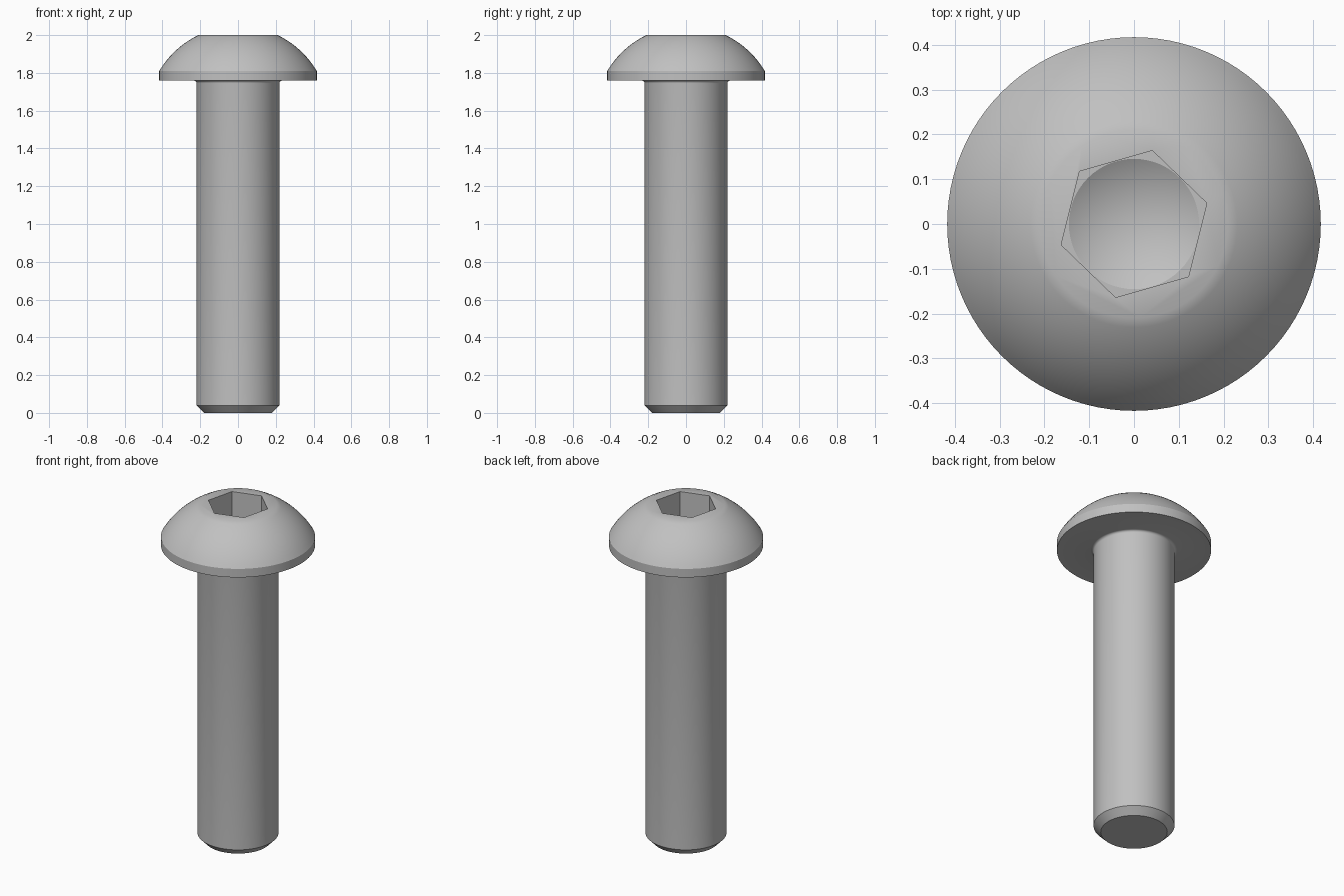
import bpy, bmesh, math
from mathutils import Matrix

SEGMENTS = 96
HEAD_R, SHANK_R = 0.417, 0.219
UNDERSIDE, RIM_TOP, TOP = 1.759, 1.81, 2.0
SOCKET_R, SOCKET_FLOOR, SOCKET_TURN = 0.169, 1.848, 16

if "Cube" in bpy.data.objects:
    bpy.data.objects.remove(bpy.data.objects["Cube"])

steel = bpy.data.materials.new("steel grey")
steel.use_nodes = True
colour = (0.53, 0.53, 0.53, 1)
steel.diffuse_color = colour
steel.node_tree.nodes["Principled BSDF"].inputs["Base Color"].default_value = colour


def add_object(name, bm):
    bmesh.ops.recalc_face_normals(bm, faces=bm.faces)
    mesh = bpy.data.meshes.new(name)
    bm.to_mesh(mesh)
    bm.free()
    mesh.materials.append(steel)
    obj = bpy.data.objects.new(name, mesh)
    bpy.context.collection.objects.link(obj)
    return obj


def lathe(name, profile, segments, turn=0):
    """Revolve (radius, height) points around z, capping any open end."""
    bm = bmesh.new()
    verts = [bm.verts.new((r, 0, z)) for r, z in profile]
    edges = [bm.edges.new(pair) for pair in zip(verts, verts[1:])]
    bmesh.ops.spin(bm, geom=verts + edges, cent=(0, 0, 0), axis=(0, 0, 1),
                   angle=math.tau, steps=segments, use_duplicate=False)
    bmesh.ops.remove_doubles(bm, verts=bm.verts, dist=0.0001)
    bmesh.ops.holes_fill(bm, edges=[e for e in bm.edges if e.is_boundary], sides=0)
    bm.transform(Matrix.Rotation(math.radians(turn), 4, "Z"))
    return add_object(name, bm)


def arc(cx, cz, radius, start, end, steps):
    angles = [math.radians(start + (end - start) * i / steps) for i in range(steps + 1)]
    return [(cx + radius * math.cos(a), cz + radius * math.sin(a)) for a in angles]


# Chamfered shank, small fillet under the head, straight rim and domed top
fillet = 0.014
profile = [(0.18, 0), (SHANK_R, 0.04)]
profile += arc(SHANK_R + fillet, UNDERSIDE - fillet, fillet, 180, 90, 4)
profile += [(HEAD_R, UNDERSIDE)]
dome_z = 1.563
dome_r = math.hypot(HEAD_R, RIM_TOP - dome_z)
dome_start = math.degrees(math.atan2(RIM_TOP - dome_z, HEAD_R))
dome_end = math.degrees(math.asin((TOP - dome_z) / dome_r))
profile += arc(0, dome_z, dome_r, dome_start, dome_end, 12)
screw = lathe("button_head_screw", profile, SEGMENTS)

# Hexagonal socket with a conical drill point at its floor
hexagon = lathe("socket_cutter", [(SOCKET_R, SOCKET_FLOOR), (SOCKET_R, TOP + 0.1)],
                6, SOCKET_TURN)
drill_r = SOCKET_R * math.cos(math.pi / 6) - 0.001
drill = lathe("drill_point_cutter",
              [(0, SOCKET_FLOOR - drill_r * math.tan(math.pi / 6)),
               (drill_r, SOCKET_FLOOR), (drill_r, SOCKET_FLOOR + 0.05)], 64)

bpy.ops.object.select_all(action="DESELECT")
screw.select_set(True)
bpy.context.view_layer.objects.active = screw
for cutter in (hexagon, drill):
    cut = screw.modifiers.new(cutter.name, "BOOLEAN")
    cut.operation, cut.solver, cut.object = "DIFFERENCE", "EXACT", cutter
    bpy.ops.object.modifier_apply(modifier=cut.name)
    bpy.data.objects.remove(cutter)

bpy.ops.object.shade_smooth_by_angle(angle=math.radians(29))
